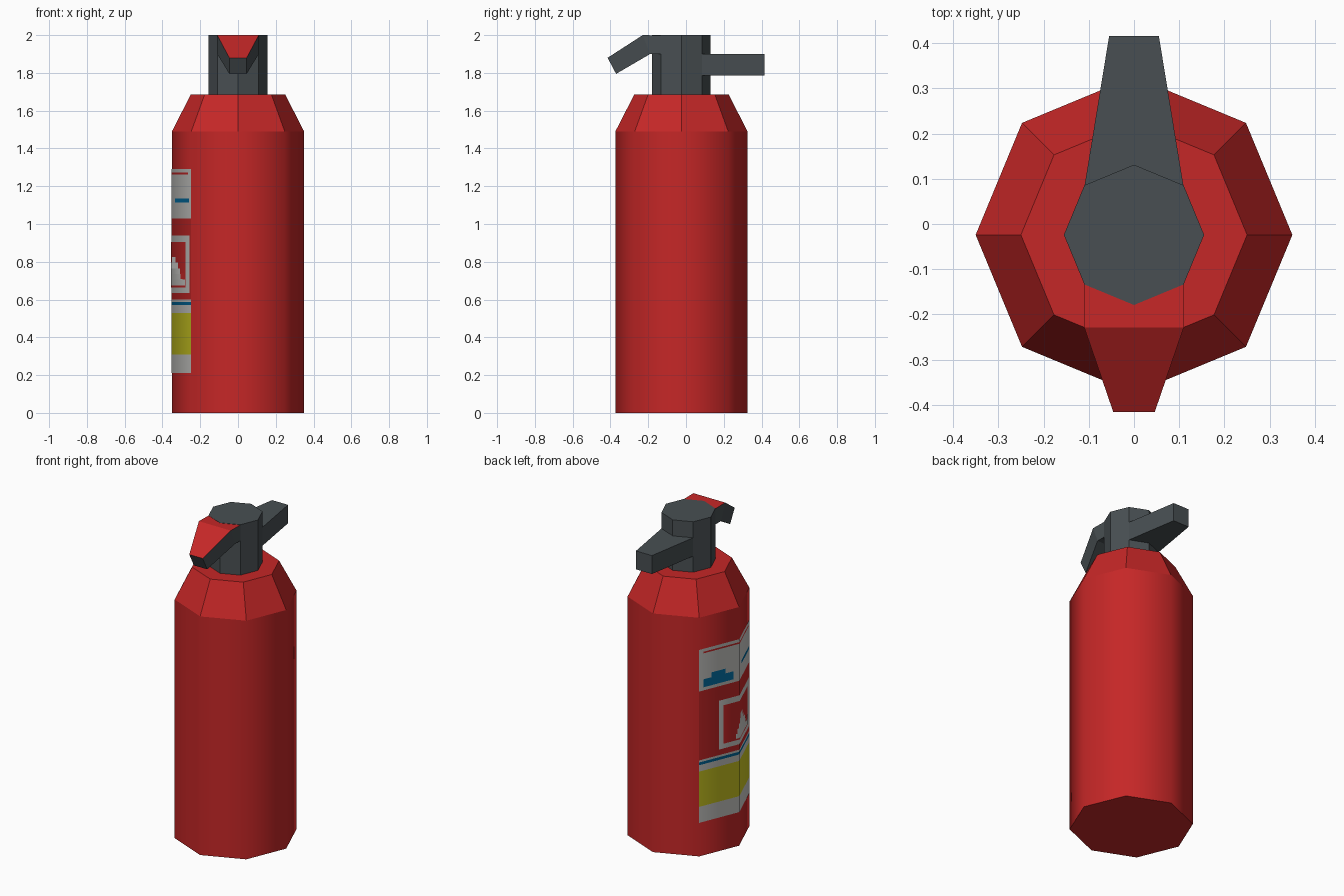
import bpy, bmesh, math

if "Cube" in bpy.data.objects:
    bpy.data.objects.remove(bpy.data.objects["Cube"])

CY = -0.024  # y of the cylinder axis


def material(name, rgb):
    m = bpy.data.materials.new(name)
    m.diffuse_color = (*rgb, 1)
    m.use_nodes = True
    m.node_tree.nodes["Principled BSDF"].inputs["Base Color"].default_value = m.diffuse_color
    return m


RED = material("red", (0.56, 0.02, 0.02))
DARK = material("dark_grey", (0.065, 0.078, 0.085))
WHITE = material("white", (0.58, 0.58, 0.56))
BLUE = material("blue", (0.0, 0.13, 0.31))
YELLOW = material("yellow", (0.58, 0.55, 0.015))


def finish(name, bm, mats):
    me = bpy.data.meshes.new(name)
    bm.normal_update()
    bm.to_mesh(me)
    bm.free()
    for m in mats:
        me.materials.append(m)
    ob = bpy.data.objects.new(name, me)
    bpy.context.collection.objects.link(ob)
    return ob


def loft(rings):
    """Join rings of points with quads and cap both ends."""
    bm = bmesh.new()
    vs = [[bm.verts.new(p) for p in r] for r in rings]
    n = len(vs[0])
    for a, b in zip(vs, vs[1:]):
        for i in range(n):
            bm.faces.new((a[i], a[(i + 1) % n], b[(i + 1) % n], b[i]))
    bm.faces.new(vs[0][::-1])
    bm.faces.new(vs[-1])
    bmesh.ops.recalc_face_normals(bm, faces=bm.faces[:])
    return bm


def corner(r, k, z):
    a = math.radians(45 * k)
    return (r * math.cos(a), CY + r * math.sin(a), z)


def octagon(r, z):
    return [corner(r, k, z) for k in range(8)]


def section(hw, y_bot, z_bot, y_top, z_top):
    return [(-hw, y_bot, z_bot), (hw, y_bot, z_bot), (hw, y_top, z_top), (-hw, y_top, z_top)]


# Tank: smooth eight-sided wall, flat shoulder and base
bm = loft([octagon(0.35, 0), octagon(0.35, 1.49), octagon(0.25, 1.685)])
for f in bm.faces:
    f.smooth = abs(f.normal.z) < 0.1
for e in bm.edges:
    e.smooth = all(f.smooth for f in e.link_faces)
finish("tank", bm, [RED])

# Valve neck
finish("valve_neck", loft([octagon(0.155, 1.68), octagon(0.155, 2.0)]), [DARK])

# Rear carrying handle, tapering outward
finish("rear_handle", loft([section(0.11, 0.08, 1.785, 0.08, 1.9),
                            section(0.055, 0.415, 1.785, 0.415, 1.9)]), [DARK])

# Front lever: bent and tapered, red on its upper faces
bm = loft([section(0.11, -0.13, 1.9, -0.13, 1.998),
           section(0.11, -0.19, 1.9, -0.229, 2.0),
           section(0.046, -0.37, 1.795, -0.415, 1.88)])
for f in bm.faces:
    f.material_index = 1 if f.normal.z > 0.5 else 0
finish("front_lever", bm, [DARK, RED])

# Label: thin layers wrapped on the two left-hand tank faces (u runs 0 to 2)
label = bmesh.new()
W, R, B, Y = range(4)


def wrap(u, z, layer):
    r = 0.35 + 0.0015 * layer
    k = 0 if u < 1 else 1
    a, b, t = corner(r, 3 + k, z), corner(r, 4 + k, z), u - k
    return [p + (q - p) * t for p, q in zip(a, b)]


def patch(u0, u1, z0, z1, colour, layer):
    cuts = [u0, 1, u1] if u0 < 1 < u1 else [u0, u1]
    for a, b in zip(cuts, cuts[1:]):
        f = label.faces.new([label.verts.new(wrap(u, z, layer))
                             for u, z in ((a, z0), (b, z0), (b, z1), (a, z1))])
        f.material_index = colour
        f.smooth = True


# Background bands
for z0, z1, c in ((0.21, 0.31, W), (0.31, 0.53, Y), (0.53, 0.57, W), (0.57, 0.587, B),
                  (0.587, 0.60, W), (0.60, 1.03, R), (1.03, 1.29, W)):
    patch(0, 2, z0, z1, c, 1)
# Blue and red accents on the top band
patch(0.1, 0.85, 1.05, 1.1, B, 2)
patch(0.3, 0.65, 1.1, 1.13, B, 2)
patch(1.2, 1.9, 1.115, 1.135, B, 2)
patch(0.1, 1.85, 1.262, 1.272, R, 2)
# White framed panel with a plain wedge shape
patch(0.49, 1.93, 0.635, 0.94, W, 2)
patch(0.6, 1.75, 0.665, 0.905, R, 3)
for i in range(5):
    patch(0.9 + 0.04 * i, 1.72 - 0.12 * i, 0.675 + 0.03 * i, 0.705 + 0.03 * i, W, 4)
patch(1.5, 1.72, 0.71, 0.74, R, 5)
bmesh.ops.remove_doubles(label, verts=label.verts[:], dist=0.0002)
finish("label", label, [WHITE, RED, BLUE, YELLOW])
